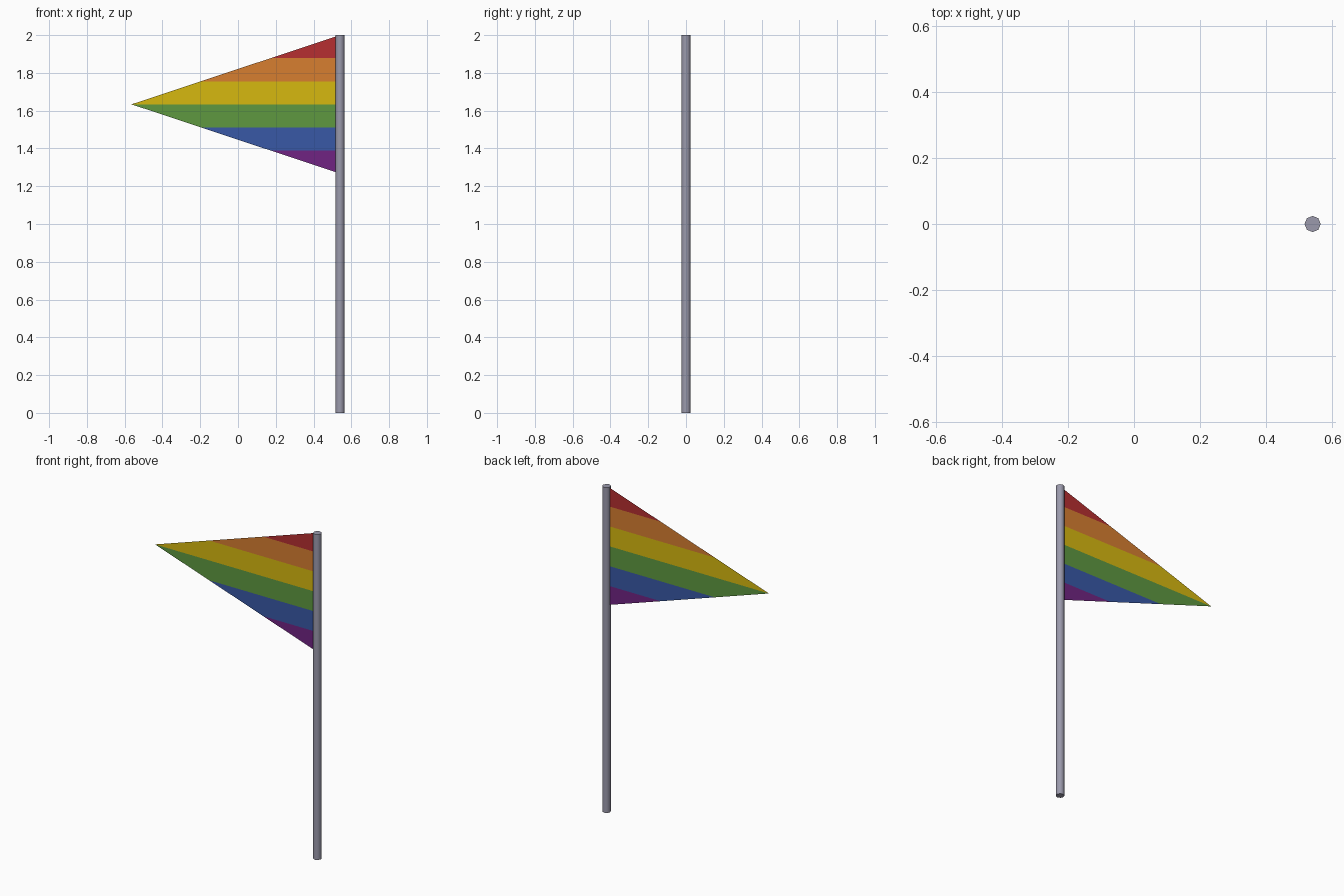
import bpy, bmesh, math

if "Cube" in bpy.data.objects:
    bpy.data.objects.remove(bpy.data.objects["Cube"])

POLE_X, POLE_R, HEIGHT = 0.54, 0.0245, 2.0
TIP_X, BASE_LOW, STRIPES = -0.564, 1.267, 6


def material(name, rgb):
    """Flat colour given as 0-255 sRGB, stored as linear."""
    lin = [(c / 255 / 12.92) if c < 11 else ((c / 255 + 0.055) / 1.055) ** 2.4 for c in rgb]
    m = bpy.data.materials.new(name)
    m.diffuse_color = (*lin, 1)
    m.use_nodes = True
    m.node_tree.nodes["Principled BSDF"].inputs["Base Color"].default_value = m.diffuse_color
    return m


# Pole: eight-sided cylinder with a vertex on each axis
bpy.ops.mesh.primitive_cylinder_add(vertices=8, radius=POLE_R, depth=HEIGHT,
                                    location=(POLE_X, 0, HEIGHT / 2))
pole = bpy.context.object
pole.name = "pole"
pole.data.materials.append(material("pole grey", (155, 154, 172)))
bpy.ops.object.shade_smooth_by_angle(angle=math.radians(50))

# Pennant: single-sheet triangle cut into equal horizontal stripes
bm = bmesh.new()
mid = (HEIGHT + BASE_LOW) / 2
bm.faces.new([bm.verts.new(p) for p in
              ((TIP_X, 0, mid), (POLE_X, 0, BASE_LOW), (POLE_X, 0, HEIGHT))])
step = (HEIGHT - BASE_LOW) / STRIPES
for i in range(1, STRIPES):
    bmesh.ops.bisect_plane(bm, geom=bm.verts[:] + bm.edges[:] + bm.faces[:], dist=1e-5,
                           plane_co=(0, 0, HEIGHT - i * step), plane_no=(0, 0, 1))

# Stripe colour chosen by height
for f in bm.faces:
    zs = [v.co.z for v in f.verts]
    f.material_index = int((HEIGHT - (max(zs) + min(zs)) / 2) / step)
mesh = bpy.data.meshes.new("pennant")
bm.to_mesh(mesh)
bm.free()
for name, rgb in (("red", (182, 47, 49)), ("orange", (215, 126, 48)),
                  ("yellow", (214, 184, 16)), ("green", (94, 152, 64)),
                  ("blue", (56, 88, 166)), ("purple", (112, 36, 130))):
    mesh.materials.append(material(name, rgb))
pennant = bpy.data.objects.new("pennant", mesh)
bpy.context.collection.objects.link(pennant)
